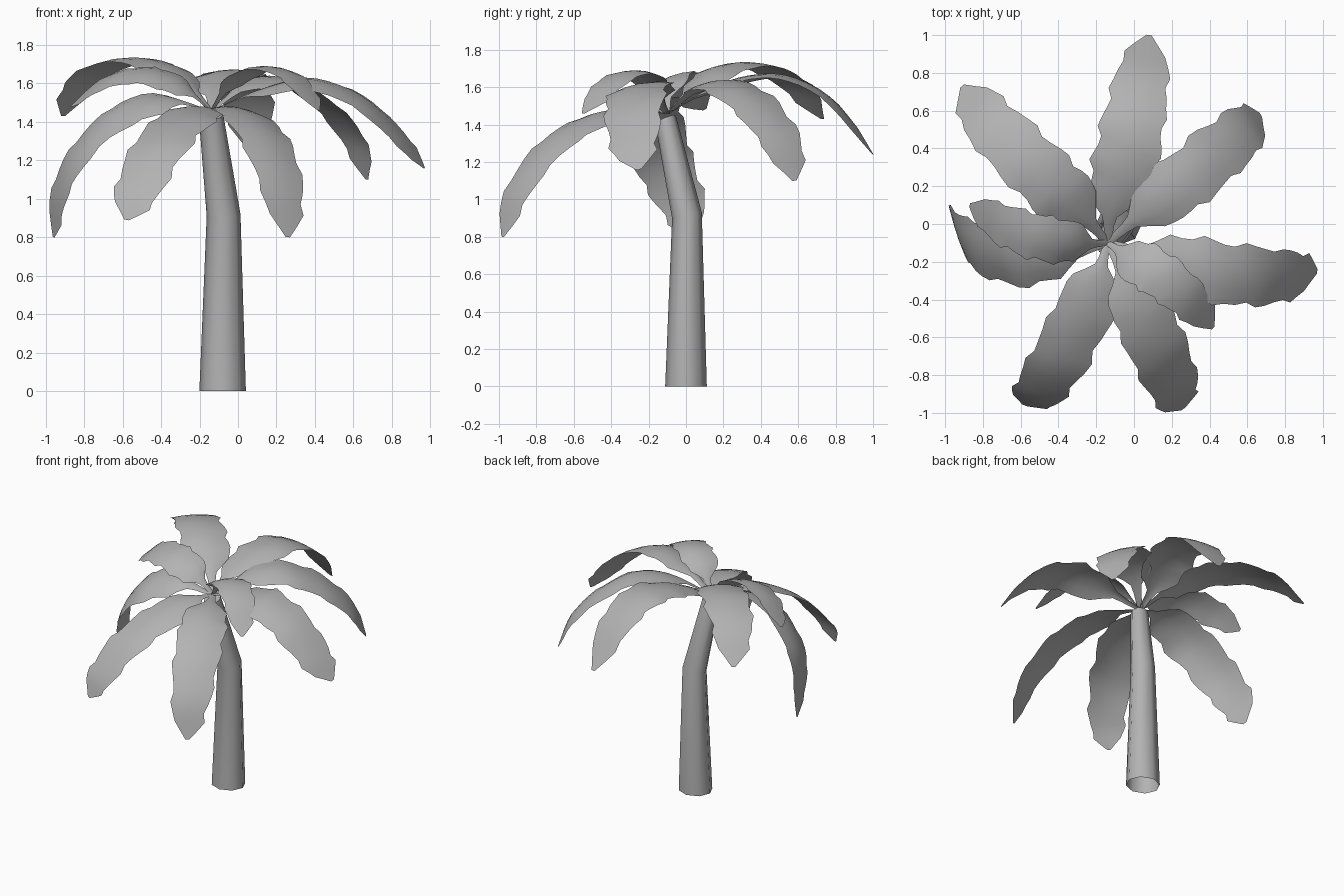
import bpy, bmesh, math, random
from mathutils import Vector, Quaternion

random.seed(4)
if "Cube" in bpy.data.objects:
    bpy.data.objects.remove(bpy.data.objects["Cube"])

grey = bpy.data.materials.new("plain_grey")
grey.use_nodes = True
grey.diffuse_color = (0.45, 0.45, 0.45, 1)
grey.node_tree.nodes["Principled BSDF"].inputs["Base Color"].default_value = (0.45, 0.45, 0.45, 1)


def finish(bm, name, angle):
    mesh = bpy.data.meshes.new(name)
    bm.to_mesh(mesh)
    bm.free()
    mesh.materials.append(grey)
    obj = bpy.data.objects.new(name, mesh)
    bpy.context.collection.objects.link(obj)
    bpy.ops.object.select_all(action='DESELECT')
    obj.select_set(True)
    bpy.context.view_layer.objects.active = obj
    bpy.ops.object.shade_smooth_by_angle(angle=math.radians(angle))


def spline(points, t):
    """Catmull-Rom point at t in 0..1."""
    p = [Vector(q) for q in points]
    p = [p[0] * 2 - p[1]] + p + [p[-1] * 2 - p[-2]]
    s = min(t, 0.99999) * (len(points) - 1)
    i = int(s)
    u = s - i
    a, b, c, d = p[i:i + 4]
    return 0.5 * (2 * b + (c - a) * u + (2 * a - 5 * b + 4 * c - d) * u ** 2
                  + (3 * b - a - 3 * c + d) * u ** 3)


def lerp_table(table, t):
    for (t0, v0), (t1, v1) in zip(table, table[1:]):
        if t <= t1:
            return v0 + (v1 - v0) * (t - t0) / (t1 - t0)
    return table[-1][1]


# Half-width along a frond: thin stalk, broad blade, blunt point
BLADE = [(0, 0.1), (0.13, 0.18), (0.23, 0.78), (0.34, 1), (0.6, 0.98),
         (0.8, 0.84), (0.92, 0.62), (1, 0.08)]
CROWN = (-0.14, -0.1, 1.46)


def frond(name, width, roll, *path):
    path = (CROWN,) + path
    steps = 22
    heading = Vector(path[-1]) - Vector(path[0])
    flat = heading.cross(Vector((0, 0, 1))).normalized()
    bm = bmesh.new()
    rows = []
    for i in range(steps + 1):
        t = i / steps
        mid = spline(path, t)
        tangent = (spline(path, min(t + 0.02, 1)) - spline(path, max(t - 0.02, 0))).normalized()
        side = (flat - tangent * flat.dot(tangent)).normalized()
        side = Quaternion(tangent, math.radians(roll * min(1, t * 4))) @ side
        up = side.cross(tangent)
        half = width / 2 * lerp_table(BLADE, t)
        row = []
        # arched cross-section that flattens towards the tip
        arch = 0.2 * half * (1 - t * t)
        for sign, phase in ((-1, 0), (1, 2)):
            # shallow saw teeth along each edge
            notch = 0.17 * ((i + phase) % 4) / 3 if t > 0.25 else 0
            reach = half * (1.07 - notch + random.uniform(-0.03, 0.03))
            pair = [mid + side * sign * reach * f - up * arch * f * f for f in (1, 0.5)]
            row += pair + [mid] if sign < 0 else pair[::-1]
        rows.append([bm.verts.new(v) for v in row])
    for a, b in zip(rows, rows[1:]):
        for k in range(4):
            bm.faces.new((a[k], a[k + 1], b[k + 1], b[k]))
    finish(bm, name, 60)


# Trunk: leaning eight-sided tube with one bend, open underneath
def trunk():
    rings = [((-0.08, 0, 0), 0.121, (0, 0, 1)),
             ((-0.075, 0.005, 0.915), 0.088, (-0.06, -0.2, 1)),
             ((-0.14, -0.11, 1.43), 0.064, (-0.13, -0.4, 1))]
    bm = bmesh.new()
    loops = []
    for centre, radius, normal in rings:
        turn = Vector((0, 0, 1)).rotation_difference(Vector(normal))
        loops.append([bm.verts.new(Vector(centre) + turn @ Vector(
            (radius * math.cos(k * math.pi / 4), 0.92 * radius * math.sin(k * math.pi / 4), 0)))
            for k in range(8)])
    for a, b in zip(loops, loops[1:]):
        for k in range(8):
            n = (k + 1) % 8
            bm.faces.new((a[k], a[n], b[n], b[k]))
    bm.faces.new(loops[-1])
    finish(bm, "trunk", 60)


trunk()

# Fronds, going round the crown
frond("frond_back", 0.34, 0, (-0.12, 0.1, 1.58), (-0.05, 0.32, 1.66),
      (0, 0.55, 1.66), (0.045, 0.78, 1.53), (0.08, 1.0, 1.24))
frond("frond_back_right", 0.33, 0, (-0.27, 0.05, 1.61), (-0.41, 0.19, 1.71),
      (-0.6, 0.37, 1.73), (-0.79, 0.57, 1.63), (-0.91, 0.73, 1.43))
frond("frond_back_left", 0.32, 8, (0.05, 0.06, 1.6), (0.25, 0.21, 1.63),
      (0.45, 0.38, 1.51), (0.6, 0.51, 1.32), (0.67, 0.58, 1.1))
frond("frond_left", 0.33, 10, (0.12, -0.18, 1.57), (0.38, -0.25, 1.62),
      (0.64, -0.285, 1.52), (0.84, -0.28, 1.33), (0.97, -0.25, 1.16))
frond("frond_front_left_short", 0.25, 0, (-0.03, -0.17, 1.62), (0.12, -0.26, 1.69),
      (0.28, -0.39, 1.64), (0.42, -0.55, 1.46))
frond("frond_front_left", 0.32, -8, (-0.03, -0.3, 1.48), (0.06, -0.5, 1.44),
      (0.16, -0.72, 1.3), (0.23, -0.9, 1.06), (0.26, -0.98, 0.8))
frond("frond_front_right", 0.31, -8, (-0.19, -0.28, 1.48), (-0.28, -0.5, 1.43),
      (-0.41, -0.75, 1.28), (-0.52, -0.91, 1.06), (-0.58, -0.96, 0.89))
frond("frond_right_low", 0.33, -28, (-0.38, -0.17, 1.52), (-0.64, -0.19, 1.44),
      (-0.85, -0.13, 1.23), (-0.94, -0.04, 1.02), (-0.96, 0.04, 0.8))
frond("frond_right_high", 0.26, -20, (-0.3, -0.11, 1.6), (-0.5, -0.08, 1.66),
      (-0.7, -0.005, 1.61), (-0.87, 0.1, 1.48))
